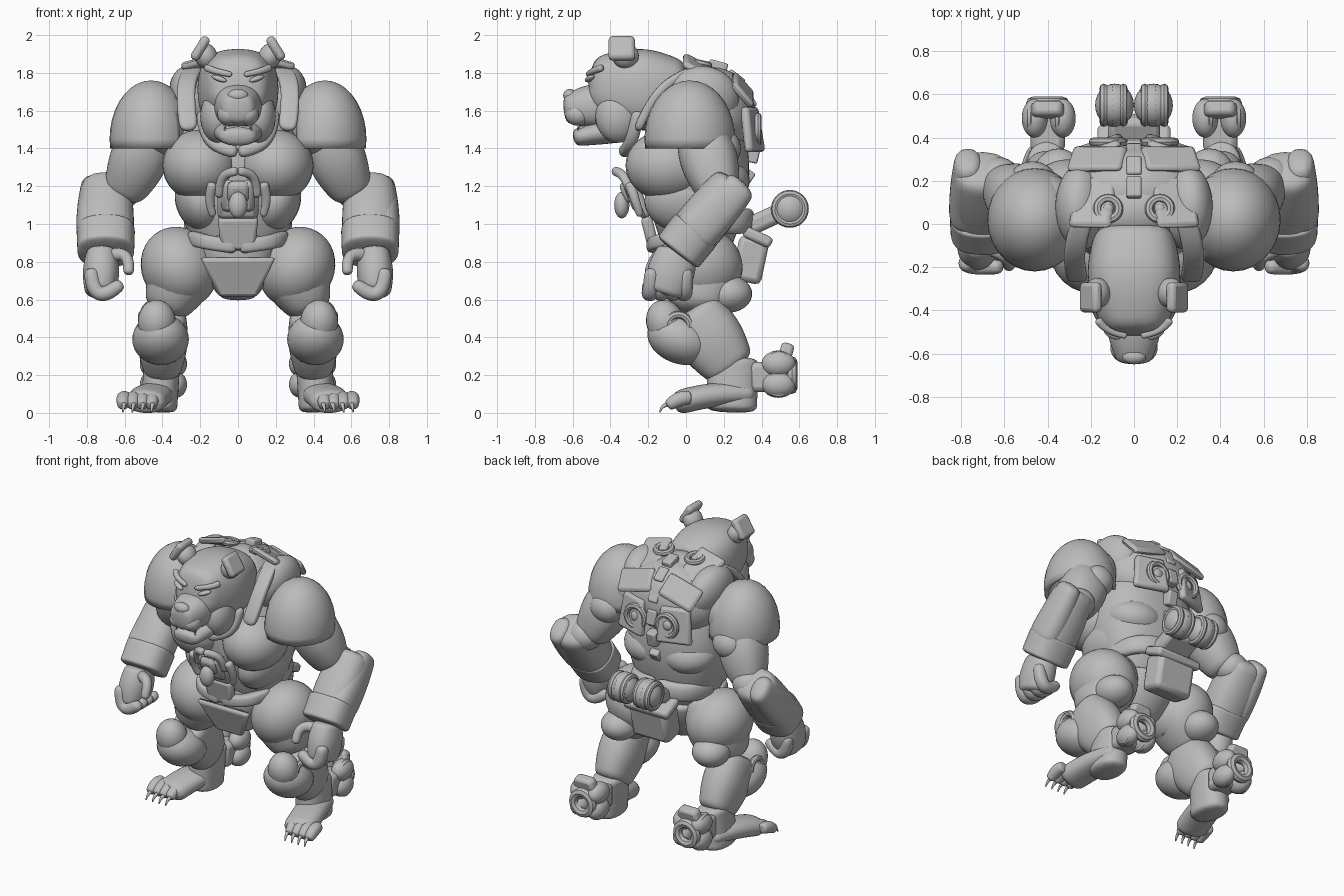
import bpy, bmesh, math
from mathutils import Vector, Matrix, Euler

cube = bpy.data.objects.get("Cube")
if cube:
    bpy.data.objects.remove(cube, do_unlink=True)

tone = 0.5
grey = bpy.data.materials.new("plain grey")
grey.use_nodes = True
grey.diffuse_color = (tone, tone, tone, 1)
grey.node_tree.nodes["Principled BSDF"].inputs["Base Color"].default_value = (tone, tone, tone, 1)


def finish(name, mesh_builder, mirror, subsurf=0, thickness=0, bevel=0):
    """Make the object, shade it and mirror it when it sits off centre."""
    bmesh.ops.recalc_face_normals(mesh_builder, faces=mesh_builder.faces)
    mesh = bpy.data.meshes.new(name)
    mesh_builder.to_mesh(mesh)
    mesh_builder.free()
    part = bpy.data.objects.new(name, mesh)
    bpy.context.collection.objects.link(part)
    mesh.materials.append(grey)
    bpy.ops.object.select_all(action='DESELECT')
    bpy.context.view_layer.objects.active = part
    part.select_set(True)
    bpy.ops.object.shade_smooth_by_angle(angle=math.pi if subsurf else math.radians(35))
    if thickness:
        part.modifiers.new("Thickness", 'SOLIDIFY').thickness = thickness
    if bevel:
        modifier = part.modifiers.new("Bevel", 'BEVEL')
        modifier.width, modifier.segments = bevel, 2
    if subsurf:
        modifier = part.modifiers.new("Smooth", 'SUBSURF')
        modifier.levels = modifier.render_levels = subsurf
    if mirror:
        part.modifiers.new("Mirror", 'MIRROR').use_mirror_merge = False


def limb(name, start, end, width, bulge=0, flat=1, bend=(0, 0, 0), across=(1, 0, 0), square=0.85, sides=12, steps=6):
    """Soft tube from start to end; bulge swells and bend bows its middle."""
    builder, rings = bmesh.new(), []
    start, end, bend = Vector(start), Vector(end), Vector(bend)
    for step in range(steps + 1):
        along = step / steps
        swell = math.sin(math.pi * along)
        centre = start.lerp(end, along) + bend * swell
        tangent = (end - start + bend * math.pi * math.cos(math.pi * along)).normalized()
        side = Vector(across)
        side = (side - tangent * side.dot(tangent)).normalized()
        depth = tangent.cross(side)
        radius = width[0] + (width[1] - width[0]) * along + bulge * swell
        ring = []
        for index in range(sides):
            angle = math.tau * index / sides
            u, v = (math.copysign(abs(wave) ** square, wave) for wave in (math.cos(angle), math.sin(angle)))
            ring.append(builder.verts.new(centre + side * u * radius + depth * v * radius * flat))
        rings.append(ring)
    for low, high in zip(rings, rings[1:]):
        for index in range(sides):
            after = (index + 1) % sides
            builder.faces.new((low[index], low[after], high[after], high[index]))
    builder.faces.new(rings[0])
    builder.faces.new(rings[-1])
    finish(name, builder, start.x or end.x, subsurf=2)


def placed(location, size, rotation):
    turn = Euler([math.radians(angle) for angle in rotation]).to_matrix().to_4x4()
    return Matrix.Translation(location) @ turn @ Matrix.Diagonal((*size, 1))


def ball(name, location, size, rotation=(0, 0, 0), cuts=(), thickness=0):
    """Ellipsoid; each cut is a point and the direction to remove."""
    builder = bmesh.new()
    bmesh.ops.create_uvsphere(builder, u_segments=28, v_segments=18, radius=1,
                              matrix=placed(location, size, rotation))
    for point, direction in cuts:
        bmesh.ops.bisect_plane(builder, geom=builder.verts[:] + builder.edges[:] + builder.faces[:],
                               plane_co=point, plane_no=direction, clear_outer=True)
    finish(name, builder, location[0], thickness=thickness)


def box(name, location, size, rotation=(0, 0, 0), taper=1, bevel=0.01):
    """Bevelled block whose top width is scaled by taper."""
    builder = bmesh.new()
    bmesh.ops.create_cube(builder, size=1)
    for vert in builder.verts:
        if vert.co.z > 0:
            vert.co.x *= taper
    builder.transform(placed(location, size, rotation))
    finish(name, builder, location[0], bevel=bevel)


def ring(name, location, major, minor, rotation=(0, 0, 0)):
    """Torus made by spinning a small circle."""
    builder = bmesh.new()
    circle = bmesh.ops.create_circle(builder, segments=8, radius=minor,
                                     matrix=placed((major, 0, 0), (1, 1, 1), (90, 0, 0)))
    bmesh.ops.spin(builder, geom=circle["verts"] + builder.edges[:], cent=(0, 0, 0), axis=(0, 0, 1),
                   angle=math.tau, steps=24, use_merge=True)
    builder.transform(placed(location, (1, 1, 1), rotation))
    finish(name, builder, location[0])


UP, DOWN, INWARD, BACK = (0, 0, 1), (0, 0, -1), (-1, 0, 0), (0, 1, 0)
SIDEWAYS, FACING = (0, 90, 0), (90, 0, 0)

# Torso and pelvis
limb("torso", (0, .06, .78), (0, .06, 1.86), width=(.18, .12), bulge=.21, flat=.8, sides=16)
ball("upper_back", (0, .14, 1.58), (.33, .23, .25))
ball("trapezius", (.24, .08, 1.66), (.12, .2, .18), (0, 15, 0))
limb("pelvis", (0, 0, .6), (0, .07, .94), width=(.09, .23), bulge=.04)
box("crotch_guard", (0, -.12, .72), (.2, .04, .22), (20, 0, 0), taper=2, bevel=.02)
limb("belt", (.24, 0, .93), (0, -.17, .88), width=(.04, .04), bend=(.05, -.06, 0), across=UP, square=.6)
box("belly_panel", (0, -.19, .95), (.18, .06, .18), (14, 0, 0), taper=1.2, bevel=.02)
ball("chest_plate", (.2, -.09, 1.31), (.2, .23, .19), cuts=[((.02, 0, 0), INWARD)], thickness=.02)
ball("rib_plate", (.2, 0, 1.12), (.13, .22, .17), (0, 20, 0))

# Chest device
for layer, width in enumerate((.22, .18, .12)):
    box("chest_device_layer", (0, -.25 - .03 * layer, 1.13 + .02 * layer), (width, .06, width), (22, 0, 0), bevel=.03)
limb("chest_device_hood", (.1, -.28, 1.14), (0, -.38, 1.28), width=(.025, .025), bend=(.03, 0, .04), across=BACK)
ball("chest_core", (0, -.34, 1.1), (.05, .04, .07))
limb("chest_clamp", (.13, -.24, 1.04), (.13, -.3, 1.22), width=(.02, .03), bend=(.02, 0, 0))

# Head
limb("skull", (0, -.52, 1.75), (0, 0, 1.68), width=(.13, .17), bulge=.07, square=.75, sides=16)
limb("muzzle", (0, -.65, 1.61), (0, -.4, 1.63), width=(.075, .13), bulge=.02, flat=.95)
limb("lower_jaw", (0, -.6, 1.455), (0, -.27, 1.52), width=(.09, .16), bulge=.01, flat=.5)
limb("chin_guard", (.19, -.25, 1.6), (0, -.33, 1.38), width=(.035, .035), bend=(.05, 0, -.05), across=BACK)
ball("nose", (0, -.615, 1.68), (.055, .035, .035))
ball("muzzle_cheek", (.05, -.57, 1.58), (.06, .07, .06))
ball("cheek", (.11, -.36, 1.57), (.09, .12, .14))
box("tongue", (0, -.49, 1.5), (.13, .15, .04))
for height, slope in ((1.53, -1), (1.48, 1)):
    limb("fang", (.07, -.57, height - slope * .02), (.07, -.57, height + slope * .03), width=(.015, .002), sides=6)
limb("brow", (.03, -.52, 1.79), (.17, -.44, 1.83), width=(.015, .02), bend=(.02, -.01, 0), across=UP)
ball("eye", (.1, -.51, 1.77), (.045, .02, .015), (0, -18, 25))
ball("ear", (.17, -.32, 1.89), (.06, .07, .07), (0, 25, 0))
box("ear_flap", (.2, -.34, 1.93), (.05, .14, .14), (0, -32, 0), bevel=.02)

# Collar straps and back armour
limb("collar_strap", (.26, -.26, 1.49), (.23, .06, 1.82), width=(.05, .05), flat=.5,
     bend=(.03, -.03, .06), square=.5)
box("shoulder_back_plate", (.19, .1, 1.81), (.2, .26, .04), (-28, 15, 0), bevel=.02)
box("upper_back_plate", (.17, .3, 1.71), (.26, .16, .04), (-50, 15, 0), bevel=.02)
box("middle_back_plate", (.16, .35, 1.5), (.24, .05, .24), (8, 0, -18), taper=.8, bevel=.02)
ball("lower_back_plate", (.14, .16, 1.25), (.19, .18, .13), (-15, 0, -10))
ball("armpit_guard", (.47, .2, 1.4), (.11, .09, .1))
for y, z, radius, tilt in ((.07, 1.85, .05, -12), (.38, 1.5, .07, -90)):
    ring("vent_ring", (.12, y, z), radius, .02, (tilt, 0, 0))
    ball("vent_core", (.12, y, z), (radius / 2, radius / 2, .02), (tilt, 0, 0))
for index in range(6):
    angle = math.radians(15 + 22 * index)
    box("spine_block", (0, .1 + .26 * math.sin(angle), 1.46 + .38 * math.cos(angle)), (.07, .07, .1),
        (90 - math.degrees(angle), 0, 0))

# Arms
elbow, wrist = (.7, .27, 1.23), (.7, -.05, .84)
ball("shoulder_guard", (.46, .02, 1.45), (.22, .24, .31),
     cuts=[((0, 0, 1.4), DOWN), ((.31, 0, 0), INWARD)], thickness=.025)
ball("shoulder_joint", (.4, .06, 1.53), (.15, .17, .17))
limb("upper_arm", (.45, .06, 1.55), (.62, .18, 1.14), width=(.11, .1), bulge=.055, bend=(-.01, 0, 0))
ball("elbow_joint", (.63, .2, 1.17), (.11, .11, .1))
limb("forearm", elbow, wrist, width=(.13, .14), bulge=.02, flat=.9)
limb("forearm_cuff", (.7, .06, .98), wrist, width=(.16, .155), flat=.9, square=.75)
limb("elbow_guard", (.77, .31, 1.22), (.77, .02, .93), width=(.06, .09), bulge=.01, flat=1.4)
limb("palm", (.72, -.04, .87), (.73, -.12, .62), width=(.08, .08), bulge=.02, flat=1.3)
for finger in range(4):
    y = .06 * finger - .2
    limb("finger", (.78, y + .02, .77), (.61, y, .69), width=(.04, .035), bulge=.01, bend=(.04, 0, -.1),
         across=BACK, sides=8)
limb("thumb", (.69, -.1, .83), (.58, -.2, .73), width=(.04, .03), bend=(-.04, 0, .05), across=BACK, sides=8)

# Legs
hip, knee, ankle = (.19, .1, .96), (.4, .02, .55), (.4, .25, .22)
limb("thigh", hip, (.4, .06, .52), width=(.09, .1), bulge=.09, flat=1.15)
ball("hip_guard", (.31, .07, .77), (.2, .23, .22), (0, 30, 0), cuts=[((0, 0, .58), DOWN)], thickness=.015)
ball("hamstring", (.35, .22, .63), (.12, .13, .1))
limb("shin", knee, ankle, width=(.12, .1), bulge=.03, flat=1.3)
limb("heel", (.4, .25, .3), (.42, .24, 0), width=(.1, .1), flat=1.4)
limb("foot", (.4, .36, .1), (.5, -.06, .05), width=(.09, .11), bulge=.01, flat=.6, bend=(0, 0, .02))
ball("knee_cap", (.43, -.11, .48), (.1, .1, .12), (15, 0, 0))
ball("shin_guard", (.41, -.03, .39), (.15, .18, .13), (-20, 0, 0), cuts=[((0, .1, 0), BACK)], thickness=.02)
ring("knee_joint", (.51, -.04, .46), .06, .02, SIDEWAYS)
for toe in range(4):
    x = .45 + .05 * toe
    limb("toe", (x, .03, .08), (x + .01, -.1, .035), width=(.035, .03), bulge=.01, bend=(0, 0, .015), sides=8)
    limb("claw", (x, -.08, .05), (x + .01, -.14, 0), width=(.018, .004), bend=(0, -.01, .01), sides=6)

# Heel thrusters
box("heel_mount", (.4, .41, .19), (.16, .16, .16), bevel=.03)
for x, z in ((.33, .15), (.46, .15), (.33, .26), (.46, .26)):
    ball("heel_pod", (x, .49, z), (.06, .09, .07))
    ring("heel_pod_ring", (x + .02, .49, z), .05, .02, SIDEWAYS)
ring("heel_nozzle", (.4, .56, .2), .07, .03, FACING)
box("heel_fin", (.4, .53, .32), (.18, .07, .1), (-15, 0, 0), taper=.7, bevel=.02)

# Rear pack with paired rolls
box("rear_mount", (0, .41, 1.02), (.24, .2, .1), (25, 0, 0), bevel=.03)
ball("rear_roll", (.09, .55, 1.08), (.09, .1, .1))
for x in (.05, .1, .14):
    ring("roll_band", (x, .55, 1.08), .08, .02, SIDEWAYS)
box("rear_pouch", (0, .34, .81), (.28, .16, .24), (-12, 0, 0), bevel=.03)
box("rear_pouch_flap", (0, .38, .93), (.34, .16, .06), (-25, 0, 0), bevel=.02)
limb("waist_band", (.26, .08, 1), (0, .33, 1.02), width=(.06, .07), flat=.6, bend=(.06, .07, 0), across=UP)
